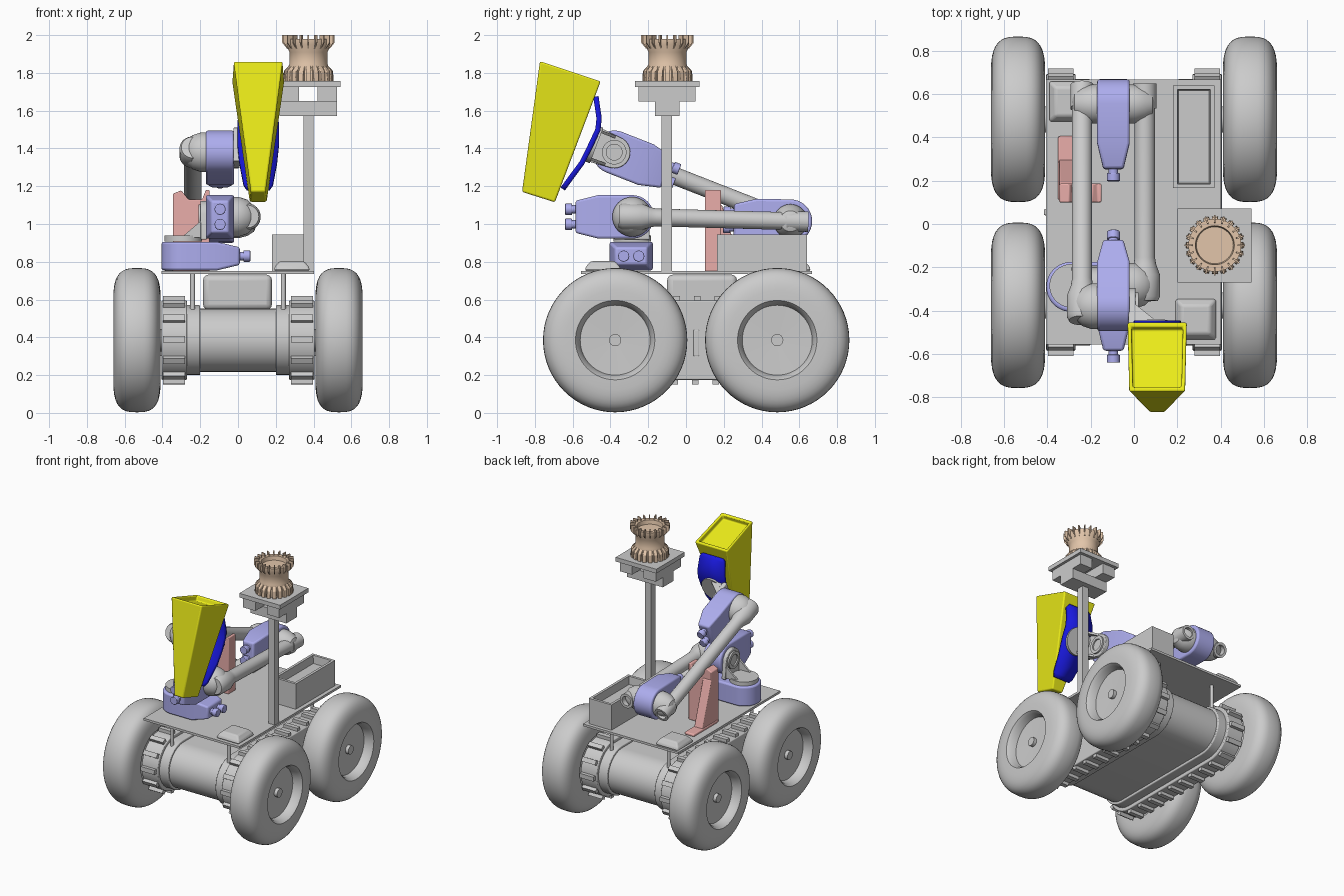
import bpy, bmesh, math
from mathutils import Vector, Matrix

if "Cube" in bpy.data.objects:
    bpy.data.objects.remove(bpy.data.objects["Cube"])
V = Vector
I = Matrix.Identity(4)


def material(name, rgb):
    m = bpy.data.materials.new(name)
    m.diffuse_color = (*rgb, 1)
    m.use_nodes = True
    m.node_tree.nodes["Principled BSDF"].inputs["Base Color"].default_value = m.diffuse_color
    return m


LAV = material("lavender", (0.42, 0.42, 0.86))
YEL = material("yellow", (0.85, 0.85, 0.01))
BLU = material("blue", (0.01, 0.01, 0.75))
PNK = material("pink", (0.82, 0.42, 0.40))
TAN = material("tan", (0.76, 0.56, 0.40))


def finish(name, bm, mat=None, bevel=0, matrix=I):
    bmesh.ops.recalc_face_normals(bm, faces=bm.faces)
    me = bpy.data.meshes.new(name)
    bm.to_mesh(me)
    bm.free()
    ob = bpy.data.objects.new(name, me)
    bpy.context.collection.objects.link(ob)
    ob.matrix_world = matrix
    if mat:
        me.materials.append(mat)
    if bevel:
        b = ob.modifiers.new("bevel", 'BEVEL')
        b.width, b.segments, b.limit_method = bevel, 3, 'ANGLE'
        b.angle_limit = math.radians(35)
    return ob


def loft(name, rings, mat=None, bevel=0, matrix=I):
    bm = bmesh.new()
    vs = [[bm.verts.new(p) for p in r] for r in rings]
    n = len(vs[0])
    for a, b in zip(vs, vs[1:]):
        for i in range(n):
            bm.faces.new((a[i], a[(i + 1) % n], b[(i + 1) % n], b[i]))
    bm.faces.new(vs[0])
    bm.faces.new(vs[-1])
    return finish(name, bm, mat, bevel, matrix)


def circle(r, h, n):
    return [V((r * math.cos(2 * math.pi * i / n), r * math.sin(2 * math.pi * i / n), h)) for i in range(n)]


def lathe(name, prof, matrix=I, mat=None, n=40, bevel=0):
    return loft(name, [circle(r, h, n) for r, h in prof], mat, bevel, matrix)


def box(name, x, y, z, mat=None, bevel=0, matrix=I):
    return loft(name, [[(x[0], y[0], h), (x[1], y[0], h), (x[1], y[1], h), (x[0], y[1], h)] for h in z],
                mat, bevel, matrix)


def hull(name, pts, mat=None, bevel=0, matrix=I):
    bm = bmesh.new()
    for p in pts:
        bm.verts.new(p)
    bmesh.ops.convex_hull(bm, input=bm.verts)
    bmesh.ops.dissolve_limit(bm, angle_limit=0.02, verts=bm.verts, edges=bm.edges)
    return finish(name, bm, mat, bevel, matrix)


def frame(o, xd, zd):
    z = V(zd).normalized()
    x = V(xd).normalized()
    m = Matrix((x, z.cross(x), z)).transposed().to_4x4()
    m.translation = o
    return m


# Wheels and axles
FY, RY, CZ = -0.375, 0.483, 0.385
sgn = lambda v: math.copysign(abs(v) ** 0.68, v)
tyre = []
for i in range(19):
    t = math.radians(-90 + 10 * i)
    tyre.append((0.21 + 0.172 * sgn(max(math.cos(t), 0)), 0.125 * sgn(math.sin(t))))
tyre = [(0.05, -0.08), (0.18, -0.08)] + tyre + [(0.195, 0.105), (0.185, 0.06), (0.032, 0.055), (0.032, 0.08)]
for side, sn in ((1, "right"), (-1, "left")):
    for y, fn in ((FY, "front"), (RY, "rear")):
        lathe(f"wheel_{fn}_{sn}", tyre, frame((side * 0.535, y, CZ), (0, 0, 1), (side, 0, 0)), n=64)
for y in (FY, RY):
    lathe("axle", [(0.06, -0.5), (0.06, 0.5)], frame((0, y, CZ), (0, 0, 1), (1, 0, 0)))


# Hull: rounded belly and ribbed side housings
def stadium(name, r, x0, x1):
    ring = []
    for i in range(17):
        a = math.pi * i / 16
        ring.append((RY + r * math.sin(a), CZ + r * math.cos(a)))
    for i in range(17):
        a = math.pi * (1 + i / 16)
        ring.append((FY + r * math.sin(a), CZ + r * math.cos(a)))
    return loft(name, [[(x, y, z) for y, z in ring] for x in (x0, x1)], bevel=0.006)


def track_point(s, r):
    L, A = RY - FY, math.pi * r
    if s < L:
        return FY + s, CZ + r, 0
    if s < L + A:
        a = (s - L) / r
        return RY + r * math.sin(a), CZ + r * math.cos(a), a
    if s < 2 * L + A:
        return RY - (s - L - A), CZ - r, math.pi
    a = math.pi + (s - 2 * L - A) / r
    return FY + r * math.sin(a), CZ + r * math.cos(a), a


stadium("belly", 0.168, -0.21, 0.21)
R, N = 0.21, 28
for side in (-1, 1):
    stadium("inner_housing", 0.185, side * 0.2, side * 0.28)
    stadium("side_housing", R, side * 0.27, side * 0.405)
    for i in range(N):
        y, z, a = track_point(i / N * (2 * (RY - FY) + 2 * math.pi * R), R)
        box("housing_rib", (-0.058, 0.058), (-0.017, 0.017), (-0.01, 0.024),
            matrix=Matrix.Translation((side * 0.338, y, z)) @ Matrix.Rotation(-a, 4, 'X'))
    box("side_slot_plate", (side * 0.4, side * 0.415), (0.04, 0.07), (0.3, 0.44), bevel=0.005)
    for y in (-0.45, 0.55):
        lathe("deck_post", [(0.013, 0.53), (0.013, 0.745)], Matrix.Translation((side * 0.24, y, 0)), n=16)

# Deck and things standing on it
box("deck", (-0.405, 0.402), (-0.557, 0.667), (0.735, 0.752))
box("under_deck_case", (-0.185, 0.18), (-0.1, 0.27), (0.545, 0.732), bevel=0.03)
for x, y in ((0.285, -0.44), (-0.298, 0.565)):
    rect = lambda s, z: [(x - s, y - s, z), (x + s, y - s, z), (x + s, y + s, z), (x - s, y + s, z)]
    loft("deck_pad", [rect(0.093, 0.75), rect(0.093, 0.77), rect(0.065, 0.803)], bevel=0.015)
tray = lambda m, z: [(0.18 + m, 0.165 + m, z), (0.372 - m, 0.165 + m, z), (0.372 - m, 0.64 - m, z), (0.18 + m, 0.64 - m, z)]
loft("equipment_tray", [tray(0, 0.75), tray(0, 0.945), tray(0.02, 0.945), tray(0.025, 0.885)])

# Mast with crossed beams, platform and sensor
box("mast", (0.347, 0.4), (-0.13, -0.075), (0.75, 1.6))
box("mast_cross_beam", (0.22, 0.523), (-0.165, -0.035), (1.573, 1.65))
for x in (0.22, 0.42):
    box("mast_upper_beam", (x, x + 0.103), (-0.252, 0.05), (1.648, 1.73))
box("mast_platform", (0.2, 0.543), (-0.27, 0.072), (1.725, 1.757))
SC = Matrix.Translation((0.373, -0.098, 0))
lathe("sensor_drum", [(0.115, 1.755), (0.115, 1.81), (0.1, 1.85), (0.1, 1.91), (0.122, 1.95), (0.122, 1.98),
                      (0.09, 1.98), (0.085, 1.95)], SC, TAN)
for i in range(20):
    rot = SC @ Matrix.Rotation(math.radians(18 * i), 4, 'Z')
    hull("sensor_lower_fin", [(r, y, z) for r, z in ((0.1, 1.755), (0.134, 1.755), (0.13, 1.81), (0.1, 1.84))
                              for y in (-0.014, 0.014)], TAN, 0.004, rot)
    hull("sensor_upper_fin", [(r, y, z) for r, z in ((0.1, 1.93), (0.115, 1.93), (0.139, 1.96), (0.139, 2.0), (0.105, 2.0))
                              for y in (-0.004, 0.004)], TAN, 0, rot)

# Arm parts
T, H = 0.075, 0.115


def joint(name, o, xd, zd):
    m = frame(o, xd, zd)
    pts = []
    for h in (-T, T):
        pts += [(H * math.cos(a), H * math.sin(a), h) for a in (math.pi * (0.5 + i / 20) for i in range(21))]
        pts += [(0.18, s * H, h) for s in (-1, 1)]
        pts += [(0.3, s * 0.085, h * 0.62) for s in (-1, 1)]
    hull(name, pts, LAV, 0.012, m)
    for s in (-1, 1):
        for prof, nm in ([(0.022, 0.29), (0.022, 0.33)], "plug_neck"), ([(0.03, 0.318), (0.03, 0.355)], "plug"):
            lathe(f"{name}_{nm}", prof, m @ frame((0, s * 0.04, 0), (0, 1, 0), (1, 0, 0)), LAV, 12, 0.004)


def bracket(name, o, xd, zd):
    # ring plate on the joint face, gusset and round flange
    m = frame(o, xd, zd)
    hull(name + "_plate", [p for h in (-0.005, 0.028) for p in circle(0.085, h, 32) + [V((0.12, s * 0.095, h)) for s in (-1, 1)]],
         None, 0.005, m)
    lathe(name + "_ring", [(0.065, 0), (0.065, 0.04), (0.042, 0.04), (0.042, 0.03)], m)
    lathe(name + "_flange", [(0.1, 0.1), (0.1, 0.13)], m @ frame((0, 0, 0.12), (0, 1, 0), (1, 0, 0)))
    for s in (-0.085, 0.07):
        hull(name + "_gusset", [(x, s + d, z) for x, z in ((0.02, 0), (0.11, 0), (0.11, 0.13), (0.02, 0.025)) for d in (0, 0.015)], None, 0, m)


def link(name, a, b, side, cx=-0.095):
    x = cx + side * 0.145
    pa, pb = V((x, *a)), V((x, *b))
    d = (pb - pa).normalized()
    L = (pb - pa).length
    m = frame(pa, (1, 0, 0), d)
    lathe(name + "_tube", [(0.06, -0.07), (0.07, -0.05), (0.07, 0.05), (0.052, 0.1), (0.047, 0.13), (0.047, L - 0.02),
                           (0.054, L - 0.02), (0.054, L + 0.095), (0.035, L + 0.095), (0.035, L + 0.05)], m)
    for p, r in ((a, 0.105), (b, 0.09)):
        lathe(name + "_elbow", [(r, 0.07), (r, 0.1), (r * 0.86, 0.145), (0.055, 0.18), (0.03, 0.19)],
              frame((cx, *p), (0, 0, 1), (side, 0, 0)))


# Arm assembly: base, shoulder, elbow and wrist
J2, J3, J4 = (-0.285, 1.038), (0.553, 1.015), (-0.38, 1.38)
along = (0, J3[0] - J4[0], J3[1] - J4[1])
joint("base_joint", (-0.29, -0.29, 0.83), (1, 0, 0), (0, 0, 1))
joint("shoulder_joint", (-0.095, *J2), (0, -1, 0), (1, 0, 0))
joint("elbow_joint", (-0.095, *J3), (0, -1, 0.02), (1, 0, 0))
joint("wrist_joint", (-0.095, *J4), along, (1, 0, 0))
link("lower_link", J2, J3, 1)
link("upper_link", J4, J3, -1)
bracket("shoulder_bracket", (-0.17, *J2), (0, 0, -1), (-1, 0, 0))
bracket("wrist_bracket", (-0.02, *J4), (0, -0.935, 0.354), (1, 0, 0))

# Arm rest: notched cradle with foot and rib
cradle = [(-0.345, 0.75), (-0.15, 0.75), (-0.15, 1.18), (-0.17, 1.18), (-0.19, 1.13), (-0.262, 1.13), (-0.3, 1.178), (-0.345, 1.16)]
loft("arm_rest_cradle", [[(x, y, z) for x, z in cradle] for y in (0.1, 0.186)], PNK, 0.006)
box("arm_rest_foot", (-0.35, -0.27), (0.11, 0.405), (0.75, 0.772), PNK, 0.008)
hull("arm_rest_rib", [(x, y, z) for x in (-0.345, -0.275) for y, z in ((0.17, 0.76), (0.3, 0.76), (0.19, 1.1), (0.17, 1.1))],
     PNK, 0.006)

# Bucket with rimmed top
BX = 0.107
quad = lambda f, b, hf, hb: [V((BX - hf, *f)), V((BX + hf, *f)), V((BX + hb, *b)), V((BX - hb, *b))]
low = quad((-0.868, 1.17), (-0.694, 1.115), 0.038, 0.045)
top = quad((-0.773, 1.862), (-0.452, 1.755), 0.13, 0.138)
mid = sum(top, V()) / 4
inner = [mid + (p - mid) * 0.86 for p in top]
floor = [p - V((0, 0.316, 0.949)) * 0.04 for p in inner]
loft("bucket", [low, top, inner, floor], YEL, 0.01)

# Curved back plate carrying the bucket
path = [(-0.477, 1.675, 0.085), (-0.474, 1.655, 0.1), (-0.46, 1.56, 0.108), (-0.466, 1.5, 0.11), (-0.503, 1.42, 0.11),
        (-0.55, 1.325, 0.1), (-0.635, 1.21, 0.078), (-0.652, 1.185, 0.06)]
bm = bmesh.new()
rows = [[bm.verts.new((BX + s * w, y, z)) for s in (-1, 1)] for y, z, w in path]
for a, b in zip(rows, rows[1:]):
    bm.faces.new((a[0], a[1], b[1], b[0]))
plate = finish("bucket_back_plate", bm, BLU)
sol = plate.modifiers.new("thickness", 'SOLIDIFY')
sol.thickness, sol.offset = 0.028, 0

# Smooth shading with sharp edges kept
for ob in bpy.context.scene.objects:
    ob.select_set(True)
bpy.context.view_layer.objects.active = plate
bpy.ops.object.shade_smooth_by_angle(angle=math.radians(35))
